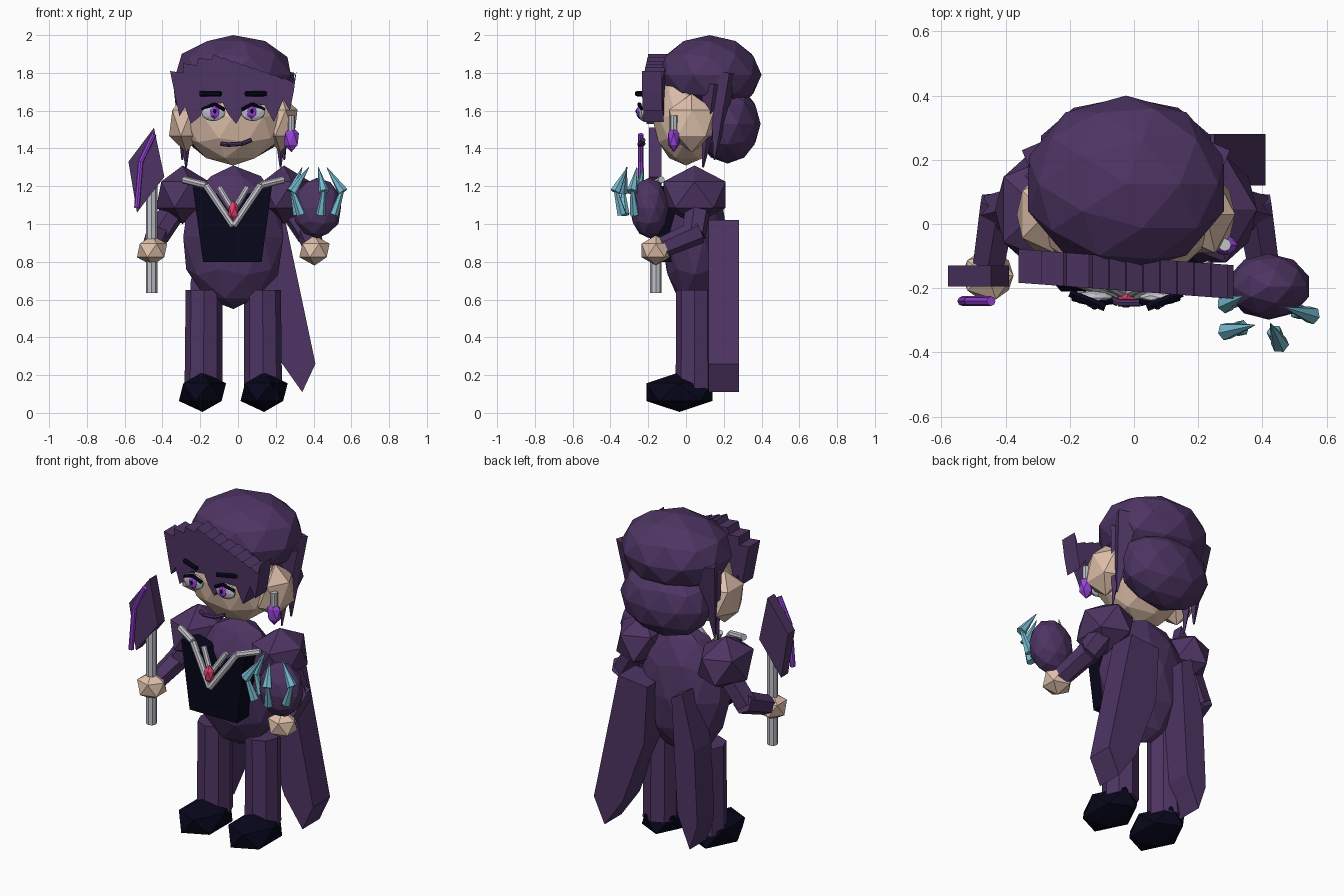
import bpy, bmesh
from mathutils import Vector, Matrix

cube = bpy.data.objects.get("Cube")
if cube:
    bpy.data.objects.remove(cube, do_unlink=True)

MID = -0.025  # the body's centre line


def material(name, r, g, b):
    m = bpy.data.materials.new(name)
    m.use_nodes = True
    m.diffuse_color = (r, g, b, 1)
    m.node_tree.nodes["Principled BSDF"].inputs["Base Color"].default_value = (r, g, b, 1)
    return m


PURPLE = material("dark purple", 0.076, 0.035, 0.125)
SKIN = material("skin", 0.74, 0.53, 0.41)
NAVY = material("navy", 0.002, 0.002, 0.011)
SILVER = material("silver", 0.54, 0.54, 0.60)
VIOLET = material("bright violet", 0.31, 0.055, 0.70)
BLUE = material("ice blue", 0.18, 0.49, 0.62)
RED = material("ruby", 0.77, 0.05, 0.15)


def finish(name, bm, mat):
    bmesh.ops.recalc_face_normals(bm, faces=bm.faces)
    mesh = bpy.data.meshes.new(name)
    bm.to_mesh(mesh)
    bm.free()
    mesh.materials.append(mat)
    ob = bpy.data.objects.new(name, mesh)
    bpy.context.scene.collection.objects.link(ob)


def ball(name, centre, half, mat, detail=2):
    """Faceted ball fitted to the given half sizes."""
    bm = bmesh.new()
    bmesh.ops.create_icosphere(bm, subdivisions=detail, radius=1)
    for i in range(3):
        reach = max(abs(v.co[i]) for v in bm.verts)
        for v in bm.verts:
            v.co[i] = v.co[i] / reach * half[i] + centre[i]
    finish(name, bm, mat)


def rod(name, a, b, r1, r2, mat, sides=8):
    """Straight rod or cone from a to b."""
    a, b = Vector(a), Vector(b)
    bm = bmesh.new()
    bmesh.ops.create_cone(bm, cap_ends=True, segments=sides, radius1=r1, radius2=r2, depth=(b - a).length)
    turn = (b - a).to_track_quat("Z", "Y").to_matrix().to_4x4()
    bm.transform(Matrix.Translation((a + b) / 2) @ turn)
    finish(name, bm, mat)


def slab(name, outline, y0, y1, mat, skew=0):
    """Front outline (x, z) pushed from y0 back to y1; skew slants it in plan."""
    bm = bmesh.new()
    face = bm.faces.new([bm.verts.new((x, y0 + skew * x, z)) for x, z in outline])
    new = bmesh.ops.extrude_face_region(bm, geom=[face])["geom"]
    moved = [g for g in new if isinstance(g, bmesh.types.BMVert)]
    bmesh.ops.translate(bm, verts=moved, vec=(0, y1 - y0, 0))
    finish(name, bm, mat)


def chain(name, points, r, mat):
    for i, (a, b) in enumerate(zip(points, points[1:])):
        rod(f"{name}_{i + 1}", a, b, r, r, mat)


# Head, hair and torso
ball("head", (MID, 0.0, 1.57), (0.26, 0.18, 0.26), SKIN)
ball("hair_cap", (MID, 0.125, 1.79), (0.305, 0.275, 0.21), PURPLE)
ball("back_hair", (MID, 0.22, 1.53), (0.265, 0.175, 0.21), PURPLE)
ball("torso", (MID, 0.045, 0.93), (0.265, 0.175, 0.38), PURPLE)

# Fringe: toothed sloping top and ragged lower edge
top = [(-0.36, 1.81), (-0.29, 1.80), (-0.29, 1.85), (-0.22, 1.84), (-0.21, 1.88), (-0.14, 1.87)]
for i in range(8):
    x = -0.13 + i * 0.053
    z = 1.9 - i * 0.018
    top += [(x, z), (x + 0.05, z - 0.025)]
bottom = [(0.31, 1.81), (0.295, 1.70), (0.275, 1.60), (0.24, 1.66), (0.19, 1.54), (0.14, 1.63), (0.05, 1.63),
          (-0.01, 1.53), (-0.05, 1.58), (-0.08, 1.64), (-0.17, 1.63), (-0.20, 1.57), (-0.25, 1.53),
          (-0.28, 1.62), (-0.31, 1.57)]
slab("fringe", top + bottom, -0.21, -0.105, PURPLE, skew=-0.075)

# Paired parts
for side, s in (("right", -1), ("left", 1)):
    def at(x, y, z):
        return (MID + s * x, y, z)

    ball(f"{side}_ear", at(0.25, 0.03, 1.535), (0.09, 0.12, 0.155), SKIN, 1)
    # Pointed locks behind the ears
    rod(f"{side}_back_lock", at(0.25, 0.2, 1.80), at(0.27, 0.15, 1.34), 0.08, 0.005, PURPLE, 4)
    rod(f"{side}_front_lock", at(0.25, 0.15, 1.74), at(0.25, 0.09, 1.30), 0.065, 0.005, PURPLE, 4)
    # Arms bent forward
    ball(f"{side}_shoulder", at(0.268, 0.045, 1.155), (0.14, 0.165, 0.155), PURPLE, 1)
    rod(f"{side}_upper_arm", at(0.28, 0.07, 1.13), at(0.4, 0.04, 0.94), 0.07, 0.065, PURPLE, 6)
    rod(f"{side}_forearm", at(0.395, 0.07, 0.96), at(0.43, -0.14, 0.87), 0.065, 0.055, PURPLE, 6)
    ball(f"{side}_hand", at(0.43, -0.16, 0.86), (0.08, 0.075, 0.08), SKIN, 1)
    # Legs and boots
    rod(f"{side}_leg", at(0.158, 0.045, 0.13), at(0.155, 0.045, 0.65), 0.1, 0.097, PURPLE)
    ball(f"{side}_boot", at(0.163, -0.035, 0.11), (0.125, 0.175, 0.105), NAVY, 1)
    # Face
    ball(f"{side}_eye", at(0.105, -0.23, 1.592), (0.063, 0.022, 0.048), SILVER, 2)
    ball(f"{side}_iris", at(0.098, -0.247, 1.592), (0.026, 0.015, 0.038), VIOLET, 1)
    ball(f"{side}_pupil", at(0.098, -0.259, 1.597), (0.009, 0.008, 0.014), NAVY, 1)
    chain(f"{side}_eyelash", [at(0.045, -0.24, 1.605), at(0.1, -0.248, 1.635), at(0.165, -0.23, 1.605)], 0.01, NAVY)
    rod(f"{side}_brow", at(0.065, -0.26, 1.69), at(0.175, -0.215, 1.69), 0.014, 0.014, NAVY, 6)

chain("mouth", [(-0.09, -0.225, 1.425), (-0.05, -0.245, 1.42), (0.02, -0.245, 1.425), (0.07, -0.225, 1.445)],
      0.012, PURPLE)

# Earring
rod("earring_bar", (0.283, -0.065, 1.48), (0.283, -0.065, 1.575), 0.02, 0.02, SILVER)
ball("earring_gem", (0.283, -0.065, 1.45), (0.04, 0.03, 0.07), VIOLET, 1)

# Breastplate and necklace
slab("breastplate", [(-0.24, 1.2), (-0.11, 1.16), (MID, 1.03), (0.05, 1.16), (0.18, 1.2), (0.125, 0.8), (-0.185, 0.8)],
     -0.19, -0.06, NAVY)
chain("collar_chain", [(-0.29, -0.13, 1.235), (-0.17, -0.18, 1.205), (MID, -0.23, 0.99),
                       (0.12, -0.18, 1.205), (0.24, -0.13, 1.235)], 0.019, SILVER)
chain("inner_chain", [(-0.10, -0.18, 1.195), (MID, -0.22, 1.07), (0.05, -0.18, 1.195)], 0.016, SILVER)
ball("pendant", (MID, -0.235, 1.07), (0.028, 0.025, 0.055), RED, 1)

# Two cape tails
slab("left_cape_tail", [(0.06, 1.0), (0.25, 1.02), (0.41, 0.26), (0.34, 0.11), (0.22, 0.28), (0.08, 0.66)],
     0.12, 0.28, PURPLE)
slab("right_cape_tail", [(-0.17, 1.02), (-0.1, 0.98), (-0.14, 0.3), (-0.22, 0.11), (-0.27, 0.26), (-0.25, 0.7)],
     0.12, 0.28, PURPLE)

# Bladed staff
rod("staff", (-0.457, -0.16, 0.635), (-0.457, -0.16, 1.2), 0.03, 0.03, SILVER)
slab("staff_blade", [(-0.445, 1.51), (-0.39, 1.25), (-0.535, 1.06), (-0.58, 1.33)], -0.195, -0.13, PURPLE)
chain("blade_edge", [(-0.445, -0.24, 1.475), (-0.515, -0.24, 1.33), (-0.535, -0.24, 1.085)], 0.015, VIOLET)

# Orb held in a claw of bent crystals
ball("orb", (0.42, -0.195, 1.085), (0.125, 0.103, 0.16), PURPLE)
claws = [((0.285, -0.25), (0.34, -0.225)), ((0.285, -0.335), (0.375, -0.315)),
         ((0.455, -0.375), (0.425, -0.31)), ((0.555, -0.285), (0.47, -0.26))]
for i, (outer, inner) in enumerate(claws):
    knuckle, inside = Vector((*outer, 1.18)), Vector((*inner, 1.3))
    base = knuckle.lerp(inside, 0.55)
    base.z = 1.05
    rod(f"claw_lower_{i + 1}", base, knuckle + Vector((0, 0, 0.01)), 0.026, 0.01, BLUE, 6)
    rod(f"claw_upper_{i + 1}", knuckle - Vector((0, 0, 0.01)), inside, 0.029, 0.002, BLUE, 6)
